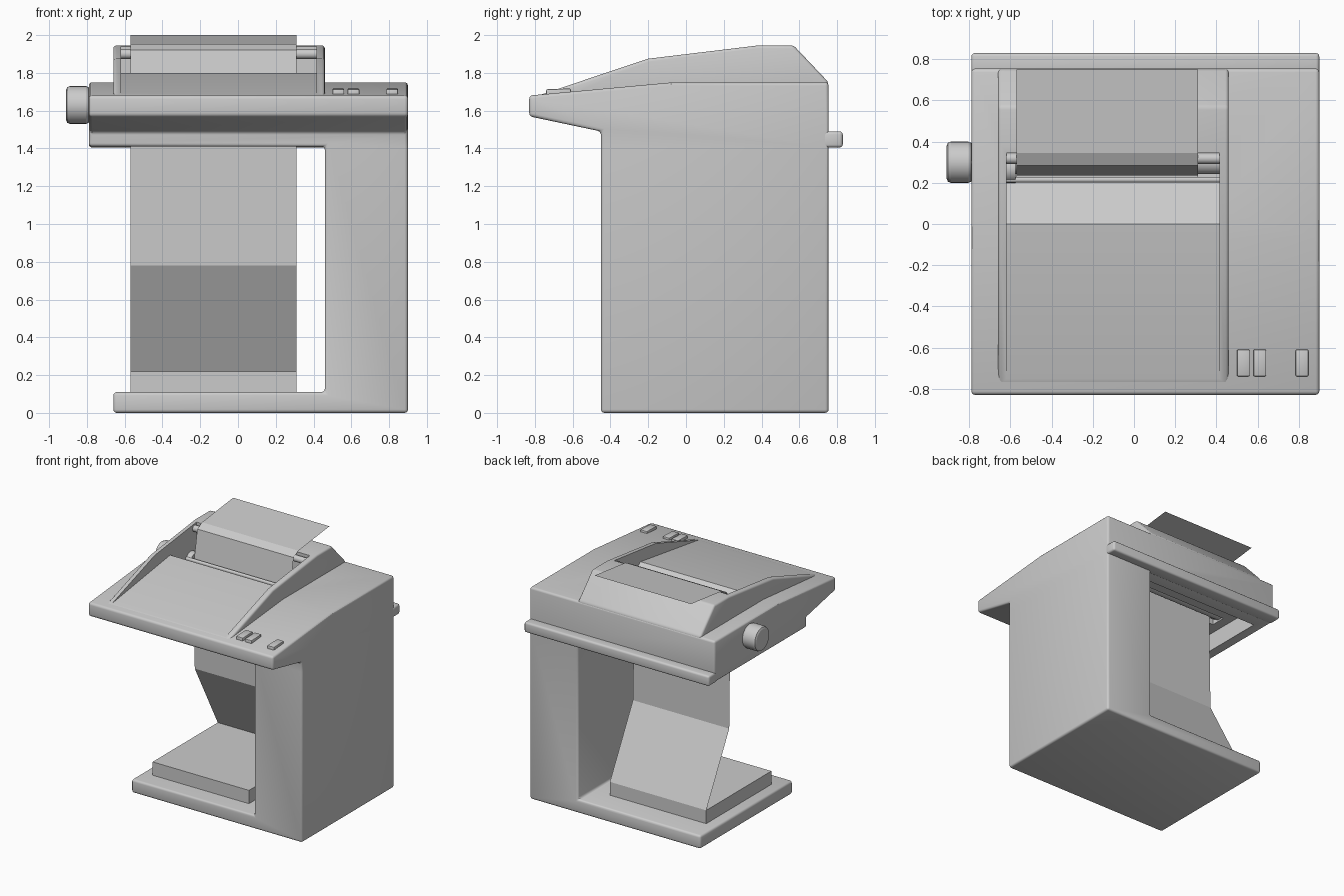
import bpy, bmesh, math
from mathutils import Matrix

if "Cube" in bpy.data.objects:
    bpy.data.objects.remove(bpy.data.objects["Cube"])


def prism(name, axis, pts, a, b):
    """Extrude a 2D outline from a to b along x (points are y,z) or y (points are x,z)."""
    bm = bmesh.new()
    put = (lambda p, t: (t, p[0], p[1])) if axis == 'x' else (lambda p, t: (p[0], t, p[1]))
    lo = [bm.verts.new(put(p, a)) for p in pts]
    hi = [bm.verts.new(put(p, b)) for p in pts]
    bm.faces.new(lo)
    bm.faces.new(hi)
    n = len(pts)
    for i in range(n):
        j = (i + 1) % n
        bm.faces.new((lo[i], lo[j], hi[j], hi[i]))
    bmesh.ops.recalc_face_normals(bm, faces=bm.faces)
    return finish(name, bm)


def finish(name, bm):
    me = bpy.data.meshes.new(name)
    bm.to_mesh(me)
    bm.free()
    ob = bpy.data.objects.new(name, me)
    bpy.context.collection.objects.link(ob)
    return ob


def box(name, x, y, z):
    return prism(name, 'x', [(y[0], z[0]), (y[1], z[0]), (y[1], z[1]), (y[0], z[1])], *x)


def rod(name, x0, x1, y, z, r, seg=32):
    bm = bmesh.new()
    m = Matrix.Translation(((x0 + x1) / 2, y, z)) @ Matrix.Rotation(math.pi / 2, 4, 'Y')
    bmesh.ops.create_cone(bm, cap_ends=True, segments=seg, radius1=r, radius2=r,
                          depth=x1 - x0, matrix=m)
    return smooth(finish(name, bm))


def select(ob):
    bpy.ops.object.select_all(action='DESELECT')
    ob.select_set(True)
    bpy.context.view_layer.objects.active = ob


def smooth(ob):
    select(ob)
    bpy.ops.object.shade_smooth_by_angle(angle=math.radians(30))
    return ob


def bevel(ob, w, seg=3, angle=25):
    select(ob)
    m = ob.modifiers.new("Bevel", 'BEVEL')
    m.width, m.segments, m.limit_method = w, seg, 'ANGLE'
    m.angle_limit = math.radians(angle)
    bpy.ops.object.modifier_apply(modifier=m.name)
    return ob


def boolean(ob, other, op='DIFFERENCE'):
    select(ob)
    m = ob.modifiers.new("Boolean", 'BOOLEAN')
    m.object, m.operation, m.solver = other, op, 'EXACT'
    bpy.ops.object.modifier_apply(modifier=m.name)


# Housing: overhanging head joined to the side column and foot
housing = prism("housing", 'x', [(-.83, 1.57), (-.83, 1.68), (-.07, 1.75), (.755, 1.75),
                                 (.755, 1.41), (-.45, 1.41), (-.45, 1.49)], -.79, .9)
stand = prism("stand", 'y', [(-.66, 0), (.9, 0), (.9, 1.41), (.46, 1.41),
                             (.46, .11), (-.66, .11)], -.45, .755)
boolean(housing, stand, 'UNION')
bpy.data.objects.remove(stand)
bevel(housing, .018)

# Raised hood with two tapering cheeks
hood = prism("hood", 'x', [(-.79, 1.6), (-.79, 1.678), (-.2, 1.875), (.38, 1.945),
                           (.57, 1.945), (.753, 1.752), (.745, 1.6)], -.66, .46)
bevel(hood, .016)

# Recess with the sloping front panel and paper well, open below
recess = prism("recess_cutter", 'x', [(-.95, 1.662), (0, 1.80), (.015, 1.79), (.22, 1.64),
                                      (.22, 1.5), (.345, 1.5), (.345, 2.2), (-.95, 2.2)],
               -.62, .415)
pan = box("underside_cutter", (-.70, .45), (.02, .62), (1.3, 1.56))
for part in (housing, hood):
    for cutter in (recess, pan):
        boolean(part, cutter)
    smooth(part)
for cutter in (recess, pan):
    bpy.data.objects.remove(cutter)

# Rear ledge
smooth(bevel(box("rear_ledge", (-.79, .9), (.72, .83), (1.405, 1.49)), .016))

# Platen, end wheel, guide bars and side knob
rod("platen", -.75, .44, .30, 1.63, .058)
rod("platen_wheel", -.62, -.575, .27, 1.66, .07)
rod("upper_guide_bar", -.63, .43, .318, 1.9, .026, 20)
rod("carriage_rail", -.63, .43, .215, 1.69, .014, 16)
rod("knob_shaft", -.83, -.70, .30, 1.63, .04)
smooth(bevel(rod("knob", -.91, -.785, .30, 1.63, .1), .02, 2, 40))

# Continuous paper sheet and folded stack on the foot
path = [(.55, .22), (.25, .78), (.235, 1.64), (.283, 1.92), (.345, 1.952), (.75, 2.0)]
bm = bmesh.new()
rows = [[bm.verts.new((x, y, z)) for x in (-.57, .31)] for y, z in path]
for r, s in zip(rows, rows[1:]):
    bm.faces.new((r[0], r[1], s[1], s[0]))
finish("paper_sheet", bm)
box("paper_stack", (-.57, .31), (-.30, .55), (.105, .22))

# Control buttons on the sloping top
for i, x in enumerate((.50, .58, .785)):
    rise = .07 / .76
    z = [1.68 + rise * (y + .83) for y in (-.74, -.61)]
    b = prism(f"button_{i + 1}", 'x', [(-.74, z[0] - .02), (-.61, z[1] - .02),
                                       (-.61, z[1] + .017), (-.74, z[0] + .025)], x, x + .062)
    smooth(bevel(b, .006, 2))
